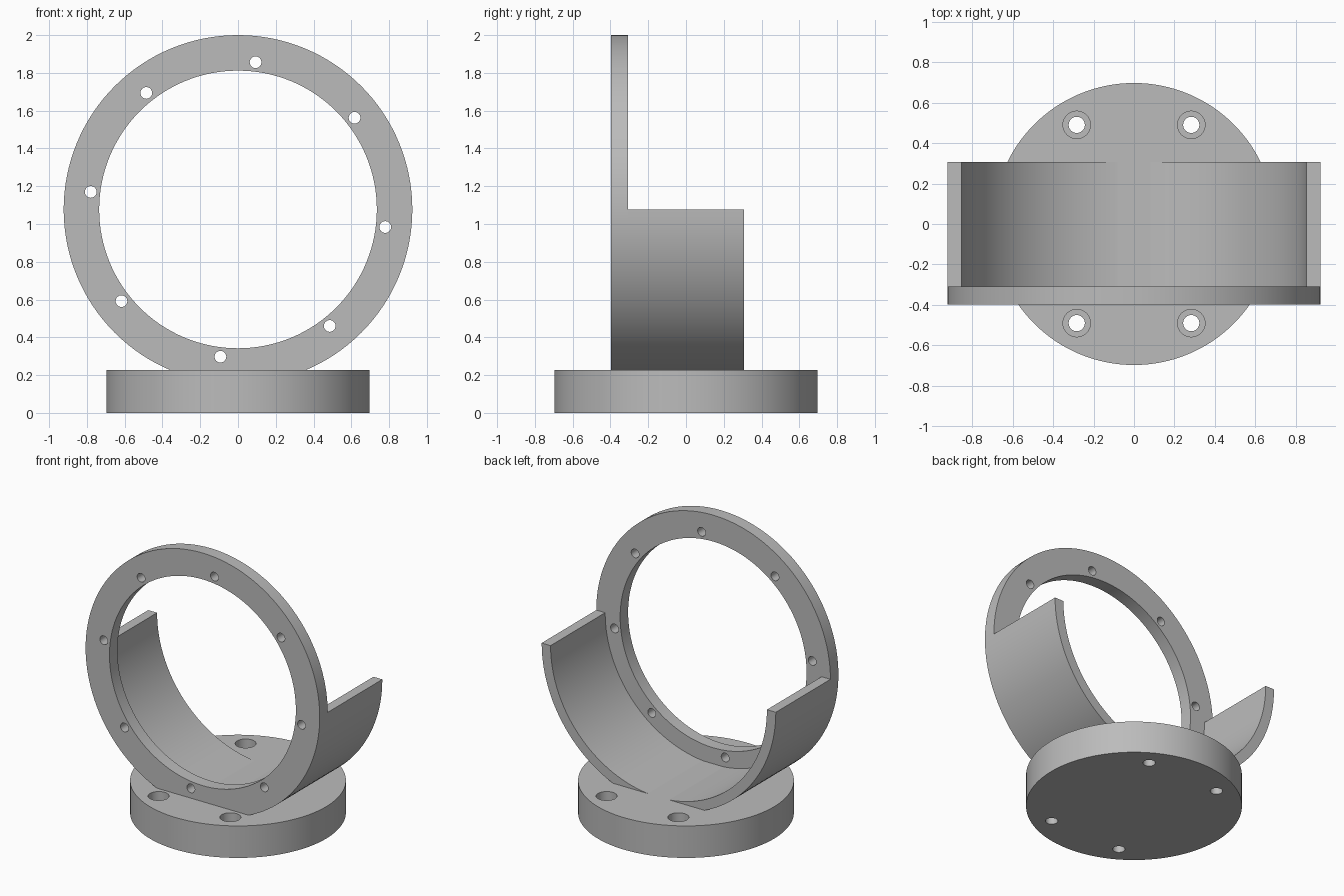
import bpy, bmesh
from math import sin, cos, pi, radians
from mathutils import Matrix

if "Cube" in bpy.data.objects:
    bpy.data.objects.remove(bpy.data.objects["Cube"])

SEGMENTS = 128
AXIS_Z = 1.077           # height of the ring axis
RING_OUTER = 0.923
FRONT, STEP, BACK = -0.398, -0.308, 0.307
BASE_TOP = 0.228

grey = bpy.data.materials.new("grey")
grey.use_nodes = True
colour = (0.5, 0.5, 0.5, 1)
grey.diffuse_color = colour
grey.node_tree.nodes["Principled BSDF"].inputs["Base Color"].default_value = colour


def add_object(name, bm):
    bmesh.ops.recalc_face_normals(bm, faces=bm.faces)
    mesh = bpy.data.meshes.new(name)
    bm.to_mesh(mesh)
    bm.free()
    mesh.materials.append(grey)
    obj = bpy.data.objects.new(name, mesh)
    bpy.context.collection.objects.link(obj)
    return obj


def swept_band(name, inner, outer, y0, y1, start, sweep):
    """Rectangular section swept around the ring axis."""
    full = abs(sweep - 2 * pi) < 0.001
    steps = round(SEGMENTS * sweep / (2 * pi))
    bm = bmesh.new()
    sections = []
    for i in range(steps if full else steps + 1):
        a = start + sweep * i / steps
        sections.append([bm.verts.new((r * cos(a), y, AXIS_Z + r * sin(a)))
                         for r, y in ((inner, y0), (outer, y0), (outer, y1), (inner, y1))])
    for i in range(steps):
        a, b = sections[i], sections[(i + 1) % len(sections)]
        for k in range(4):
            n = (k + 1) % 4
            bm.faces.new((a[k], a[n], b[n], b[k]))
    if not full:
        bm.faces.new(sections[0])
        bm.faces.new(sections[-1])
    return add_object(name, bm)


def add_cylinder(bm, radius, depth, centre, along_y=False, sides=32):
    m = Matrix.Translation(centre)
    if along_y:
        m = m @ Matrix.Rotation(pi / 2, 4, 'X')
    bmesh.ops.create_cone(bm, cap_ends=True, segments=sides, radius1=radius,
                          radius2=radius, depth=depth, matrix=m)


def drill(target, bm):
    """Cut every cylinder in bm out of the target, then drop the cutter."""
    cutter = add_object("hole_cutter", bm)
    cutter.hide_render = True
    mod = target.modifiers.new("holes", 'BOOLEAN')
    mod.operation = 'DIFFERENCE'
    mod.solver = 'EXACT'
    mod.object = cutter
    bpy.context.view_layer.update()
    graph = bpy.context.evaluated_depsgraph_get()
    target_mesh = bpy.data.meshes.new_from_object(target.evaluated_get(graph))
    target.modifiers.clear()
    target.data = target_mesh
    bpy.data.objects.remove(cutter)


# Round foot with four counterbored screw holes
bm = bmesh.new()
add_cylinder(bm, 0.697, BASE_TOP, (0, 0, BASE_TOP / 2), sides=SEGMENTS)
base = add_object("base_disc", bm)
corners = [(x, y) for x in (-0.283, 0.283) for y in (-0.49, 0.49)]
for radius, z in ((0.068, BASE_TOP), (0.04, BASE_TOP / 2)):
    bm = bmesh.new()
    for x, y in corners:
        add_cylinder(bm, radius, 0.24, (x, y, z))
    drill(base, bm)

# Upright flange ring with eight bolt holes
ring = swept_band("flange_ring", 0.735, RING_OUTER, FRONT, STEP, 0, 2 * pi)
bm = bmesh.new()
for i in range(8):
    a = radians(6.8 + 45 * i)
    add_cylinder(bm, 0.031, 0.3, (0.785 * sin(a), (FRONT + STEP) / 2,
                                  AXIS_Z + 0.785 * cos(a)), along_y=True)
drill(ring, bm)

# Half-round cradle behind the ring
cradle = swept_band("cradle_shell", 0.853, RING_OUTER, STEP, BACK, pi, pi)

# Smooth round walls, crisp rims
bpy.ops.object.select_all(action='DESELECT')
for obj in (base, ring, cradle):
    obj.select_set(True)
bpy.context.view_layer.objects.active = base
bpy.ops.object.shade_smooth_by_angle(angle=radians(30))
